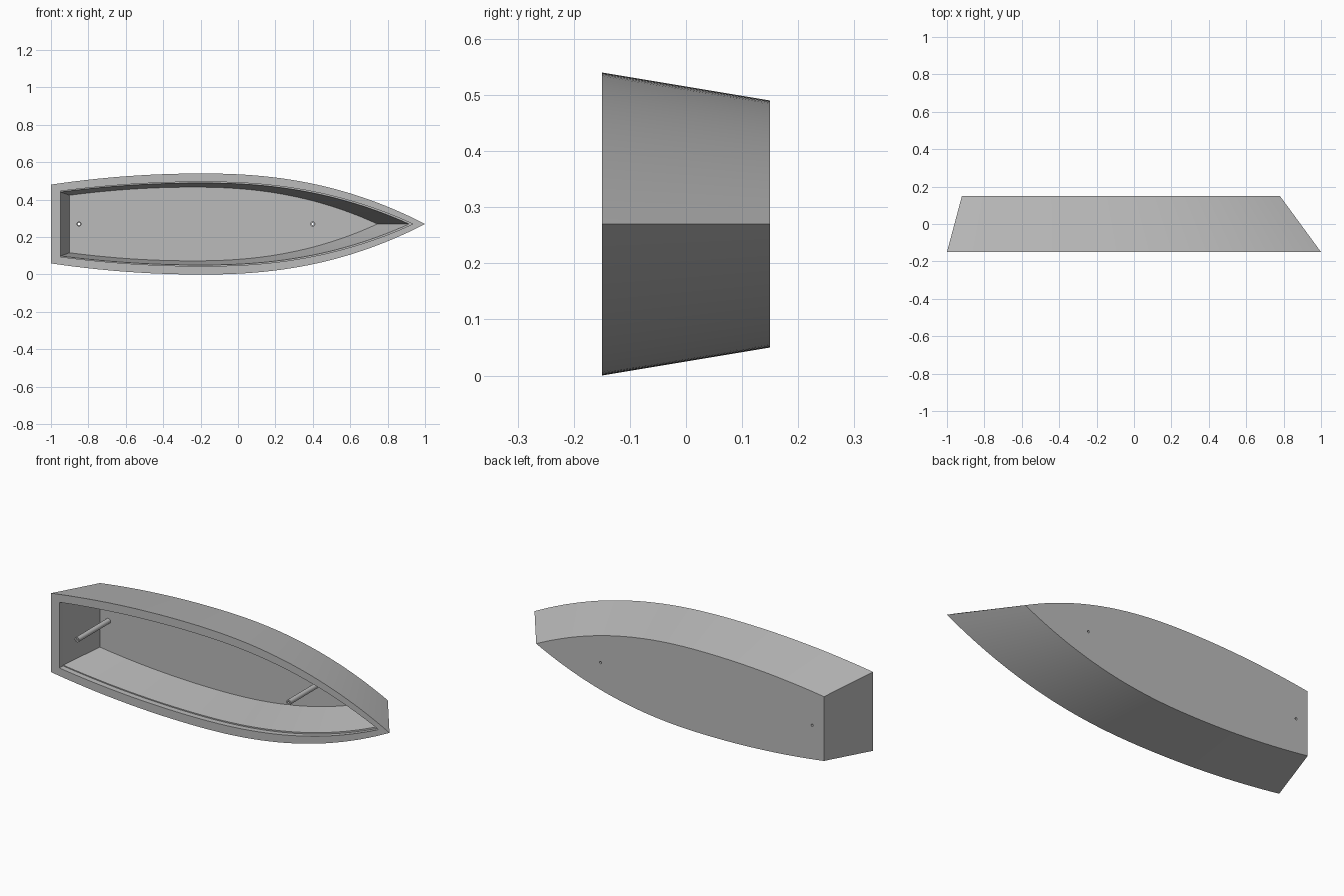
import bpy, bmesh, math
from mathutils import Matrix

if "Cube" in bpy.data.objects:
    bpy.data.objects.remove(bpy.data.objects["Cube"])

MID = 0.27               # height of the hull's centre line
POSTS = (-0.85, 0.4)

grey = bpy.data.materials.new("light grey")
grey.use_nodes = True
colour = (0.5, 0.5, 0.5, 1)
grey.diffuse_color = colour
grey.node_tree.nodes["Principled BSDF"].inputs["Base Color"].default_value = colour


def half_width(x):
    """Half beam of a hull of unit beam, from stern (-1) to bow (1)."""
    if x < -0.2:
        return 1 - 0.22 * ((-0.2 - x) / 0.8) ** 2
    return 1 - ((x + 0.2) / 1.2) ** 2.3


def outline(stern, bow, beam, y, steps=48):
    """Closed hull outline at depth y, upper side then lower side."""
    side = []
    for i in range(steps):
        u = -1 + 2 * i / steps
        x = stern + (bow - stern) * (u + 1) / 2
        side.append((x, half_width(u) * beam))
    upper = [(x, y, MID + h) for x, h in side]
    lower = [(x, y, MID - h) for x, h in reversed(side)]
    return upper + [(bow, y, MID)] + lower


def circle(x, y, radius, sides=24):
    turn = 2 * math.pi / sides
    return [(x + radius * math.cos(i * turn), y, MID + radius * math.sin(i * turn))
            for i in range(sides)]


def loft(name, rings, closed=False):
    """Join rings in order; cap both ends, or join the last to the first."""
    bm = bmesh.new()
    loops = [[bm.verts.new(p) for p in ring] for ring in rings]
    pairs = list(zip(loops, loops[1:]))
    if closed:
        pairs.append((loops[-1], loops[0]))
    else:
        bm.faces.new(loops[0])
        bm.faces.new(loops[-1])
    for a, b in pairs:
        for i in range(len(a)):
            j = (i + 1) % len(a)
            bm.faces.new((a[i], a[j], b[j], b[i]))
    bmesh.ops.recalc_face_normals(bm, faces=bm.faces)
    mesh = bpy.data.meshes.new(name)
    bm.to_mesh(mesh)
    bm.free()
    mesh.materials.append(grey)
    obj = bpy.data.objects.new(name, mesh)
    bpy.context.collection.objects.link(obj)
    return obj


def select_only(obj):
    bpy.ops.object.select_all(action='DESELECT')
    obj.select_set(True)
    bpy.context.view_layer.objects.active = obj


# Hollow hull: bottom, flared sides, rim, straight lip, inner sides, floor
hull = loft("hull", [
    outline(-0.92, 0.78, 0.22, 0.15),
    outline(-1.0, 1.0, 0.27, -0.15),
    outline(-0.95, 0.935, 0.225, -0.15),
    outline(-0.95, 0.935, 0.225, -0.12),
    outline(-0.949, 0.915, 0.219, -0.12),
    outline(-0.9, 0.745, 0.197, 0.12),
])

# Screw holes through the floor, and the hollow posts around them
for x, label in zip(POSTS, ("stern", "bow")):
    cutter = loft("hole_cutter", [circle(x, 0.0, 0.006), circle(x, 0.2, 0.006)])
    cut = hull.modifiers.new("hole", 'BOOLEAN')
    cut.operation = 'DIFFERENCE'
    cut.solver = 'EXACT'
    cut.object = cutter
    select_only(hull)
    bpy.ops.object.modifier_apply(modifier=cut.name)
    bpy.data.objects.remove(cutter)

    post = loft(label + "_post", [
        circle(x, 0.121, 0.0135), circle(x, -0.145, 0.0135),
        circle(x, -0.145, 0.006), circle(x, 0.121, 0.006)], closed=True)
    select_only(post)
    bpy.ops.object.shade_smooth_by_angle(angle=math.radians(30))

select_only(hull)
bpy.ops.object.shade_smooth_by_angle(angle=math.radians(30))
